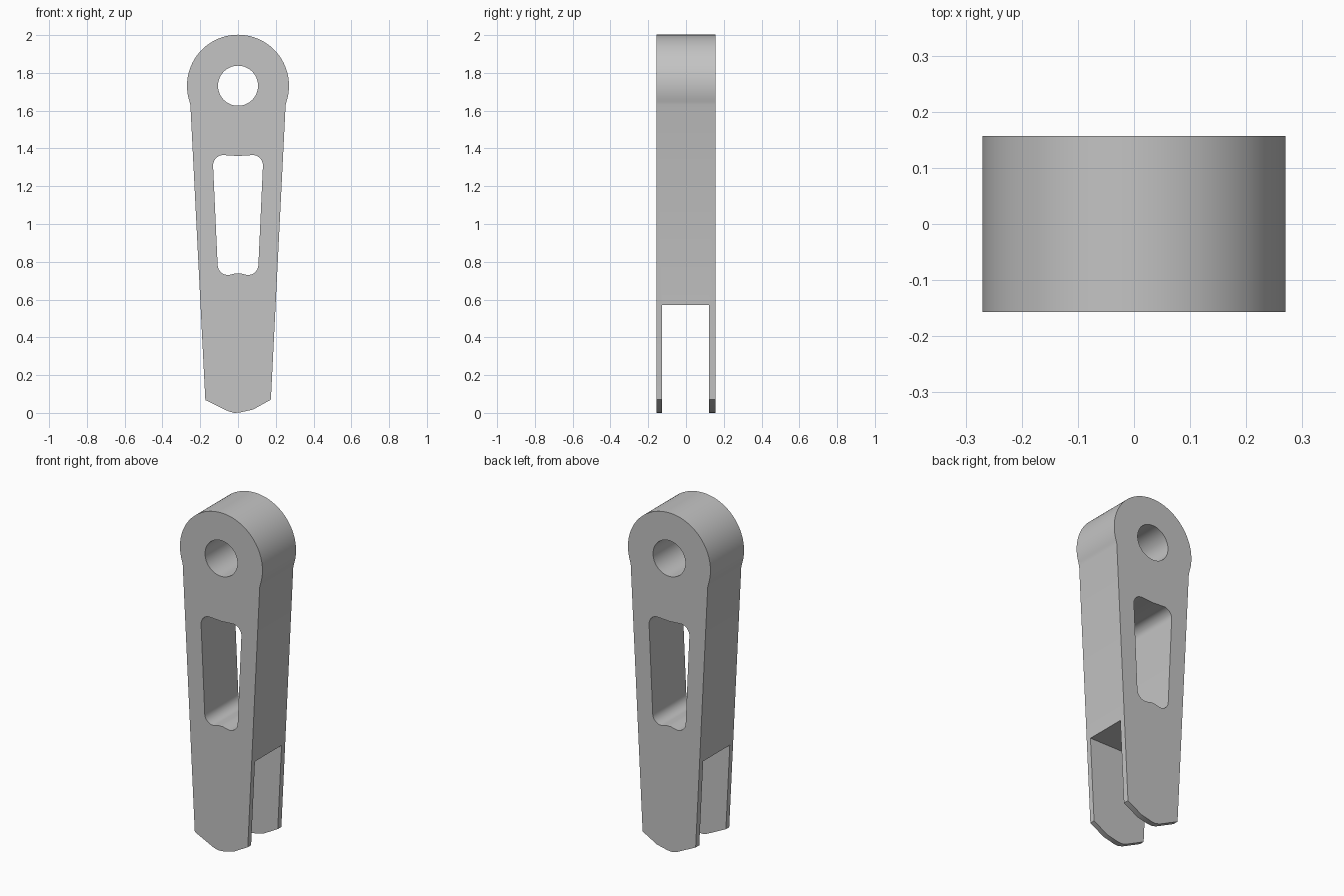
import bpy
import bmesh
from math import sin, cos, radians

if "Cube" in bpy.data.objects:
    bpy.data.objects.remove(bpy.data.objects["Cube"])

HALF = 0.157      # half thickness of the bar
HEAD_Z = 1.732    # centre of the round head

grey = bpy.data.materials.new("plain grey")
grey.use_nodes = True
colour = (0.55, 0.55, 0.55, 1)
grey.diffuse_color = colour
grey.node_tree.nodes["Principled BSDF"].inputs["Base Color"].default_value = colour


def arc(cx, cz, r, start, end, steps):
    """Points on an arc, angles in degrees from +x towards +z."""
    angles = [radians(start + (end - start) * i / steps) for i in range(steps + 1)]
    return [(cx + r * cos(a), cz + r * sin(a)) for a in angles]


def prism(name, profile, y0, y1):
    """Extrude an x-z profile from y0 to y1."""
    bm = bmesh.new()
    face = bm.faces.new([bm.verts.new((x, y0, z)) for x, z in profile])
    out = bmesh.ops.extrude_face_region(bm, geom=[face])
    moved = [v for v in out["geom"] if isinstance(v, bmesh.types.BMVert)]
    bmesh.ops.translate(bm, verts=moved, vec=(0, y1 - y0, 0))
    bmesh.ops.recalc_face_normals(bm, faces=bm.faces)
    mesh = bpy.data.meshes.new(name)
    bm.to_mesh(mesh)
    bm.free()
    mesh.materials.append(grey)
    obj = bpy.data.objects.new(name, mesh)
    bpy.context.collection.objects.link(obj)
    return obj


# Tapered bar with a round head and a blunt foot
outline = arc(0, HEAD_Z, 0.27, -18, 198, 72)
outline += [(-0.252, 1.63), (-0.173, 0.068), (-0.05, 0.008), (-0.02, 0.0),
            (0.01, 0.002), (0.08, 0.018), (0.174, 0.07), (0.252, 1.63)]
link = prism("link_arm", outline, -HALF, HALF)

# Pin hole through the head
hole = prism("pin_hole_cutter", arc(0, HEAD_Z, 0.106, 0, 354, 59), -0.3, 0.3)

# Tapered window with rounded corners and slightly waved ends
window = arc(0.077, 1.31, 0.055, -3, 100, 10) + [(0, 1.36)]
window += arc(-0.077, 1.31, 0.055, 80, 183, 10)
window += arc(-0.053, 0.785, 0.055, 183, 290, 10) + [(-0.012, 0.739), (0.012, 0.739)]
window += arc(0.053, 0.785, 0.055, 250, 357, 10)
opening = prism("window_cutter", window, -0.3, 0.3)

# Fork gap between the two cheeks
gap = prism("fork_gap_cutter", [(-0.4, -0.2), (0.4, -0.2), (0.4, 0.572), (-0.4, 0.572)],
            -0.126, 0.123)

# Cut the openings
bpy.context.view_layer.objects.active = link
for cutter in (hole, opening, gap):
    cutter.hide_render = True
    mod = link.modifiers.new(cutter.name, "BOOLEAN")
    mod.operation = "DIFFERENCE"
    mod.solver = "EXACT"
    mod.object = cutter
    bpy.ops.object.modifier_apply(modifier=mod.name)
    bpy.data.objects.remove(cutter)

# Smooth the round walls, keep the edges sharp
for obj in bpy.context.selected_objects:
    obj.select_set(False)
link.select_set(True)
bpy.ops.object.shade_smooth_by_angle(angle=radians(25))
